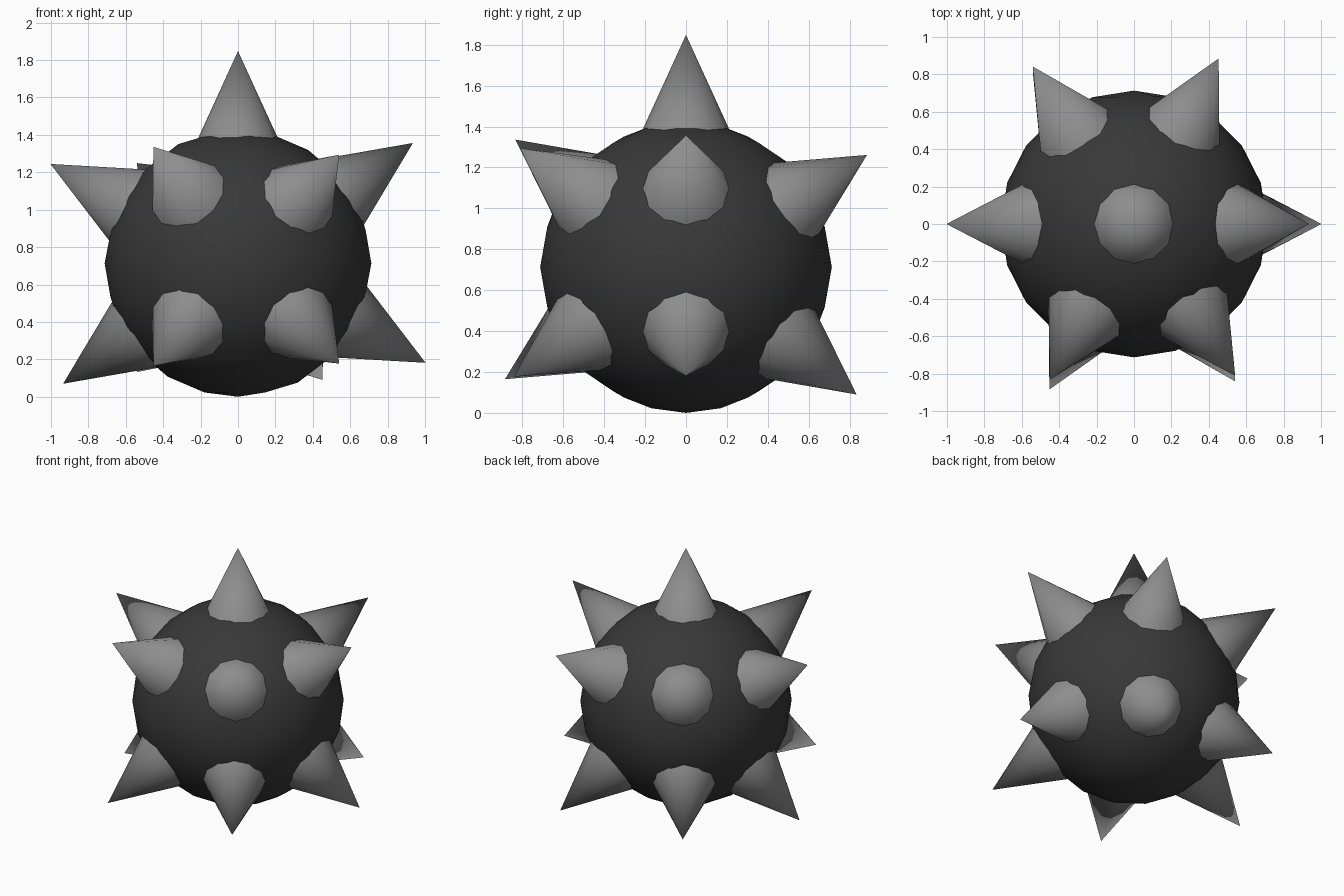
import bpy
from math import radians
from mathutils import Vector

if "Cube" in bpy.data.objects:
    bpy.data.objects.remove(bpy.data.objects["Cube"])

R = 0.713                      # ball radius
CENTER = Vector((0, 0, R))
TIP, ROOT = 1.135, 0.60        # spike tip and hidden root, measured from the centre


def material(name, value):
    m = bpy.data.materials.new(name)
    m.diffuse_color = (value, value, value, 1)
    m.use_nodes = True
    m.node_tree.nodes["Principled BSDF"].inputs["Base Color"].default_value = m.diffuse_color
    return m


dark = material("dark_metal", 0.04)
grey = material("grey_metal", 0.27)

# Ball
bpy.ops.mesh.primitive_ico_sphere_add(subdivisions=4 - 1, radius=R, location=CENTER)
ball = bpy.context.object
ball.name = "ball"
ball.data.materials.append(dark)
bpy.ops.object.shade_smooth()


# Spike: cone pointing outwards, root buried in the ball
def spike(name, direction):
    d = Vector(direction).normalized()
    bpy.ops.mesh.primitive_cone_add(
        vertices=12, radius1=0.245, radius2=0, depth=TIP - ROOT,
        location=CENTER + d * (TIP + ROOT) / 2,
        rotation=d.to_track_quat('Z', 'Y').to_euler())
    ob = bpy.context.object
    ob.name = name
    ob.data.materials.append(grey)
    bpy.ops.object.shade_smooth_by_angle(angle=radians(40))


spike("top_spike", (0, 0, 1))

# Upper ring of six; the lower ring is its reflection through the centre
upper = [(0.93, 0, 0.64), (0.45, 0.88, 0.545), (-0.54, 0.84, 0.535),
         (-1.0, 0, 0.53), (-0.45, -0.83, 0.62), (0.54, -0.81, 0.58)]
for i, d in enumerate(upper, 1):
    spike(f"upper_spike_{i}", d)
    spike(f"lower_spike_{i}", -Vector(d))
